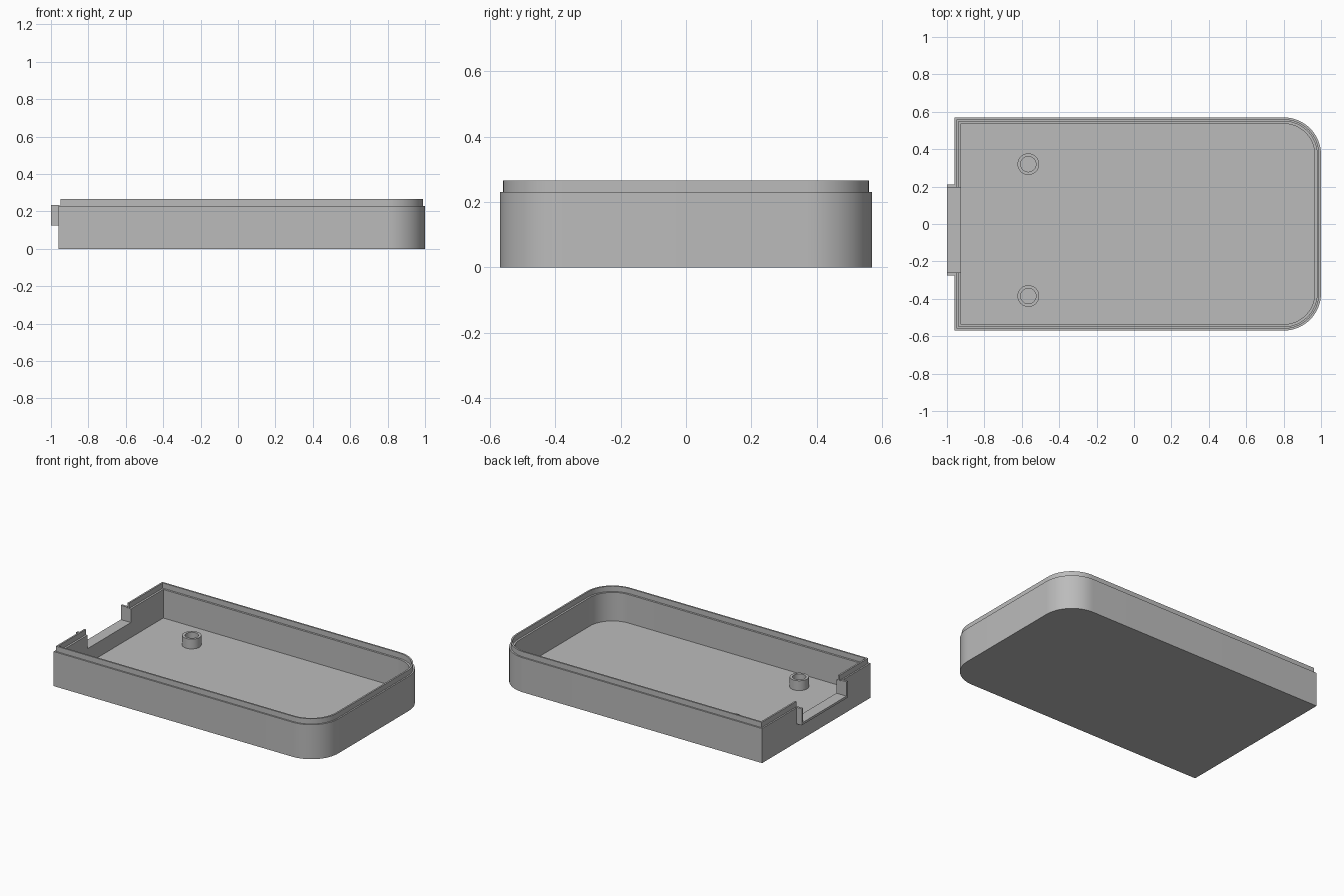
import bpy
import bmesh
from math import sin, cos, pi, radians

default = bpy.data.objects.get("Cube")
if default:
    bpy.data.objects.remove(default, do_unlink=True)

grey = bpy.data.materials.new("plain grey")
grey.use_nodes = True
colour = (0.5, 0.5, 0.5, 1)
grey.diffuse_color = colour
grey.node_tree.nodes["Principled BSDF"].inputs["Base Color"].default_value = colour

X_MIN, X_MAX, HALF_Y, CORNER = -0.96, 1.0, 0.57, 0.2
FLOOR, LEDGE, TOP = 0.04, 0.23, 0.265


def outline(inset, steps=16):
    """Tray outline: square corners at -x, rounded corners at +x."""
    r = CORNER - inset
    cx, cy = X_MAX - CORNER, HALF_Y - CORNER
    arc = [(cx + r * sin(i * pi / 2 / steps), cy + r * cos(i * pi / 2 / steps))
           for i in range(steps + 1)]
    back = [(X_MIN + inset, HALF_Y - inset)] + arc
    return back + [(x, -y) for x, y in reversed(back)]


def finish(name, bm):
    bmesh.ops.recalc_face_normals(bm, faces=bm.faces)
    mesh = bpy.data.meshes.new(name)
    bm.to_mesh(mesh)
    bm.free()
    obj = bpy.data.objects.new(name, mesh)
    bpy.context.collection.objects.link(obj)
    mesh.materials.append(grey)
    return obj


def loft(name, rings, closed=False):
    """Skin a stack of point rings, capping the ends or joining them up."""
    bm = bmesh.new()
    loops = [[bm.verts.new(p) for p in ring] for ring in rings]
    pairs = list(zip(loops, loops[1:]))
    if closed:
        pairs.append((loops[-1], loops[0]))
    else:
        bm.faces.new(loops[0])
        bm.faces.new(loops[-1])
    for a, b in pairs:
        for i in range(len(a)):
            j = (i + 1) % len(a)
            bm.faces.new((a[i], a[j], b[j], b[i]))
    return finish(name, bm)


def box(name, x, y, z):
    rings = [[(x[0], y[0], h), (x[1], y[0], h), (x[1], y[1], h), (x[0], y[1], h)]
             for h in z]
    return loft(name, rings)


def smooth(obj):
    bpy.ops.object.select_all(action='DESELECT')
    obj.select_set(True)
    bpy.context.view_layer.objects.active = obj
    bpy.ops.object.shade_smooth_by_angle(angle=radians(30))


# Tray shell with stepped lip: (inset, height) from the base round to the floor
section = [(0, 0), (0, LEDGE), (0.01, LEDGE), (0.01, TOP),
           (0.021, TOP), (0.021, LEDGE), (0.034, LEDGE), (0.034, FLOOR)]
tray = loft("tray_shell", [[(x, y, z) for x, y in outline(i)] for i, z in section])

# Notch through the end wall
NOTCH = (-0.26, 0.195)
SILL = 0.14
cutter = box("notch_cutter", (-1.1, -0.9), NOTCH, (SILL, 0.4))
cutter.hide_render = True
cut = tray.modifiers.new("notch", 'BOOLEAN')
cut.operation, cut.solver, cut.object = 'DIFFERENCE', 'EXACT', cutter
bpy.context.view_layer.objects.active = tray
bpy.ops.object.modifier_apply(modifier=cut.name)
bpy.data.objects.remove(cutter, do_unlink=True)
smooth(tray)

# U-shaped collar standing out around the notch
WALL = 0.015
y0, y1 = NOTCH
collar_top = 0.235
u_shape = [(y0 - WALL, collar_top), (y0 - WALL, SILL - WALL),
           (y1 + WALL, SILL - WALL), (y1 + WALL, collar_top),
           (y1, collar_top), (y1, SILL), (y0, SILL), (y0, collar_top)]
loft("notch_collar", [[(x, y, z) for y, z in u_shape] for x in (-1.0, -0.955)])

# Hollow screw bosses on the floor
for name, by in (("back_boss", 0.32), ("front_boss", -0.385)):
    tube = [(0.058, FLOOR), (0.058, 0.105), (0.041, 0.105), (0.041, FLOOR)]
    rings = [[(-0.565 + r * cos(2 * pi * i / 32), by + r * sin(2 * pi * i / 32), z)
              for i in range(32)] for r, z in tube]
    smooth(loft(name, rings, closed=True))
